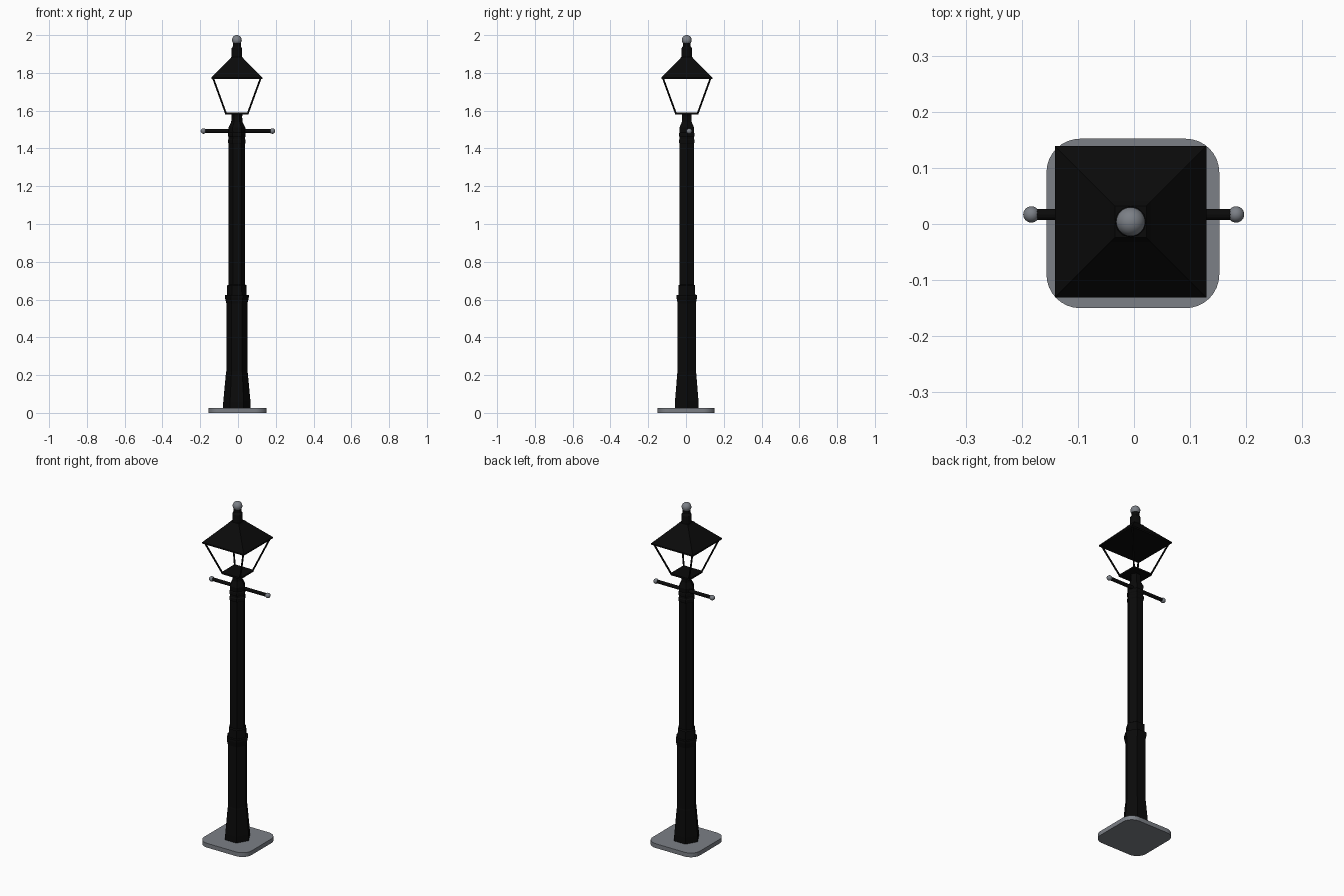
import bpy, bmesh, math
from mathutils import Vector

if "Cube" in bpy.data.objects:
    bpy.data.objects.remove(bpy.data.objects["Cube"])

CX, CY = -0.006, 0.004   # axis of the lamp


def material(name, rgb):
    m = bpy.data.materials.new(name)
    m.diffuse_color = (*rgb, 1)
    m.use_nodes = True
    m.node_tree.nodes["Principled BSDF"].inputs["Base Color"].default_value = m.diffuse_color
    return m


black = material("black iron", (0.003, 0.003, 0.003))
grey = material("grey metal", (0.20, 0.215, 0.24))


def finish(bm, name, mat, smooth=False):
    bmesh.ops.recalc_face_normals(bm, faces=bm.faces[:])
    me = bpy.data.meshes.new(name)
    bm.to_mesh(me)
    bm.free()
    me.materials.append(mat)
    for p in me.polygons:
        p.use_smooth = smooth
    ob = bpy.data.objects.new(name, me)
    bpy.context.collection.objects.link(ob)
    return ob


def stack(name, profile, sides, turn, mat):
    """Closed prism whose rings follow (radius, height) pairs."""
    bm = bmesh.new()
    rings = []
    for r, z in profile:
        rings.append([bm.verts.new((CX + r * math.cos(turn + math.tau * i / sides),
                                    CY + r * math.sin(turn + math.tau * i / sides), z))
                      for i in range(sides)])
    for a, b in zip(rings, rings[1:]):
        for i in range(sides):
            j = (i + 1) % sides
            bm.faces.new((a[i], a[j], b[j], b[i]))
    bm.faces.new(rings[0])
    bm.faces.new(rings[-1])
    return finish(bm, name, mat)


def square(name, profile, mat=black):
    """Square stack given by half widths."""
    return stack(name, [(h * math.sqrt(2), z) for h, z in profile], 4, math.pi / 4, mat)


def rod(name, a, b, r, sides, mat):
    a, b = Vector(a), Vector(b)
    bm = bmesh.new()
    bmesh.ops.create_cone(bm, cap_ends=True, segments=sides, radius1=r, radius2=r,
                          depth=(b - a).length)
    m = (b - a).to_track_quat('Z', 'Y').to_matrix().to_4x4()
    m.translation = (a + b) / 2
    bm.transform(m)
    return finish(bm, name, mat)


def ball(name, loc, r, mat):
    bm = bmesh.new()
    bmesh.ops.create_uvsphere(bm, u_segments=24, v_segments=14, radius=r)
    bmesh.ops.translate(bm, verts=bm.verts[:], vec=loc)
    return finish(bm, name, mat, True)


# base plate with rounded corners
bm = bmesh.new()
R, HX, HY = 0.06, 0.154, 0.151
outline = []
for k, (sx, sy) in enumerate([(1, 1), (-1, 1), (-1, -1), (1, -1)]):
    for i in range(9):
        t = math.pi / 2 * (k + i / 8)
        outline.append(bm.verts.new((sx * (HX - R) + R * math.cos(t) - 0.002,
                                     sy * (HY - R) + R * math.sin(t) + 0.001, 0)))
f = bm.faces.new(outline)
top = bmesh.ops.extrude_face_region(bm, geom=[f])["geom"]
bmesh.ops.translate(bm, verts=[v for v in top if isinstance(v, bmesh.types.BMVert)],
                    vec=(0, 0, 0.025))
finish(bm, "base_plate", grey)

# six-sided post: flared foot, lower column, collar, shaft, rings and neck
stack("post", [(0.073, 0.02), (0.072, 0.06), (0.058, 0.21), (0.056, 0.22), (0.056, 0.58),
               (0.063, 0.61), (0.063, 0.623), (0.052, 0.625), (0.051, 0.675), (0.043, 0.68),
               (0.043, 1.425), (0.047, 1.43), (0.047, 1.445), (0.043, 1.45),
               (0.043, 1.46), (0.047, 1.465), (0.047, 1.48), (0.043, 1.485),
               (0.045, 1.51), (0.03, 1.54), (0.028, 1.57), (0.031, 1.585)], 6, 0, black)

# ladder bar with ball ends
BY, BZ = 0.017, 1.492
rod("ladder_bar", (-0.183, BY, BZ), (0.182, BY, BZ), 0.010, 12, black)
for s, x in (("left", -0.183), ("right", 0.182)):
    ball("bar_end_" + s, (x, BY, BZ), 0.0145, grey)

# lantern floor, four open frame bars, roof and stem
square("lantern_floor", [(0.062, 1.58), (0.062, 1.59)])
for i, (sx, sy) in enumerate([(1, 1), (-1, 1), (-1, -1), (1, -1)]):
    rod("frame_bar_%d" % (i + 1), (CX + sx * 0.057, CY + sy * 0.057, 1.583),
        (CX + sx * 0.127, CY + sy * 0.127, 1.775), 0.005, 6, black)
square("roof", [(0.135, 1.767), (0.135, 1.775), (0.036, 1.875), (0.028, 1.885)])
stack("roof_stem", [(0.028, 1.87), (0.028, 1.93), (0.021, 1.94), (0.021, 1.965)],
      12, 0, black)

# finial ball
ball("finial", (CX, CY, 1.974), 0.026, grey)
